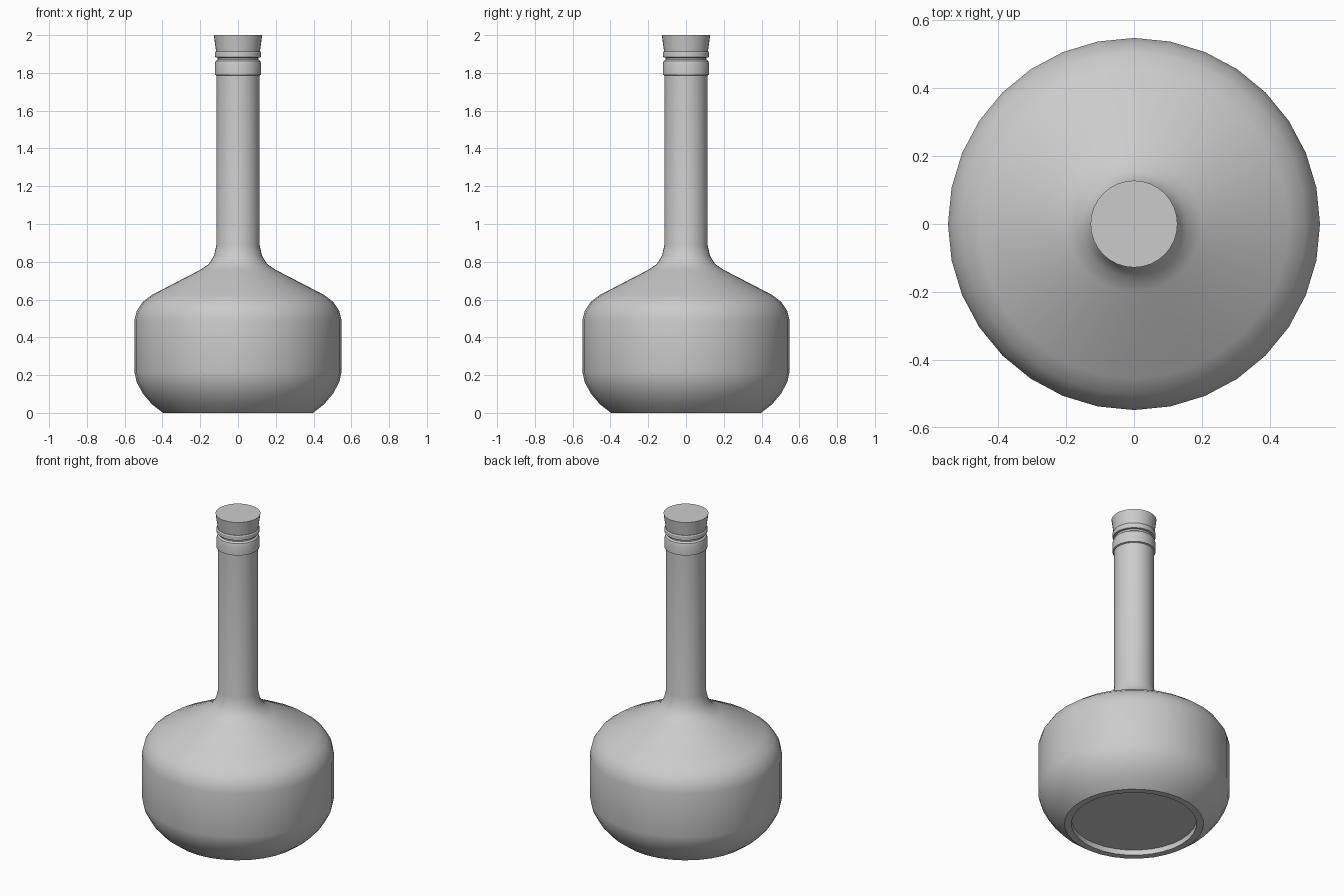
import bpy, bmesh, math

if "Cube" in bpy.data.objects:
    bpy.data.objects.remove(bpy.data.objects["Cube"])

SIDES = 32


def lathe(name, profile, angle=30):
    """Revolve (radius, height) points around z; radius 0 makes a pole."""
    bm = bmesh.new()
    rings = []
    for r, z in profile:
        if r == 0:
            rings.append([bm.verts.new((0, 0, z))] * SIDES)
        else:
            rings.append([bm.verts.new((r * math.cos(math.tau * i / SIDES),
                                        r * math.sin(math.tau * i / SIDES), z))
                          for i in range(SIDES)])
    for a, b in zip(rings, rings[1:]):
        for i in range(SIDES):
            j = (i + 1) % SIDES
            bm.faces.new(list(dict.fromkeys((a[i], a[j], b[j], b[i]))))
    bmesh.ops.recalc_face_normals(bm, faces=bm.faces)
    mesh = bpy.data.meshes.new(name)
    bm.to_mesh(mesh)
    bm.free()
    obj = bpy.data.objects.new(name, mesh)
    bpy.context.collection.objects.link(obj)
    bpy.ops.object.select_all(action='DESELECT')
    obj.select_set(True)
    bpy.context.view_layer.objects.active = obj
    bpy.ops.object.shade_smooth_by_angle(angle=math.radians(angle))
    return obj


# Glass body: recessed base, rounded belly, sloping shoulder, long neck, lip
lathe("bottle", [
    (0, 0.033), (0.357, 0.033), (0.357, 0), (0.397, 0),
    (0.455, 0.045), (0.505, 0.104), (0.537, 0.165), (0.548, 0.215),
    (0.548, 0.49), (0.536, 0.54), (0.505, 0.587), (0.455, 0.625),
    (0.2, 0.757), (0.155, 0.787), (0.127, 0.832), (0.114, 0.89),
    (0.114, 1.787), (0.123, 1.79), (0.123, 1.845), (0.118, 1.862),
    (0.108, 1.87), (0.108, 1.88), (0.119, 1.882), (0.123, 1.888),
    (0.123, 1.908), (0.119, 1.914), (0, 1.914)])

# Tapered stopper, widest at the top
lathe("stopper", [(0, 1.905), (0.115, 1.905), (0.128, 2.0), (0, 2.0)])
